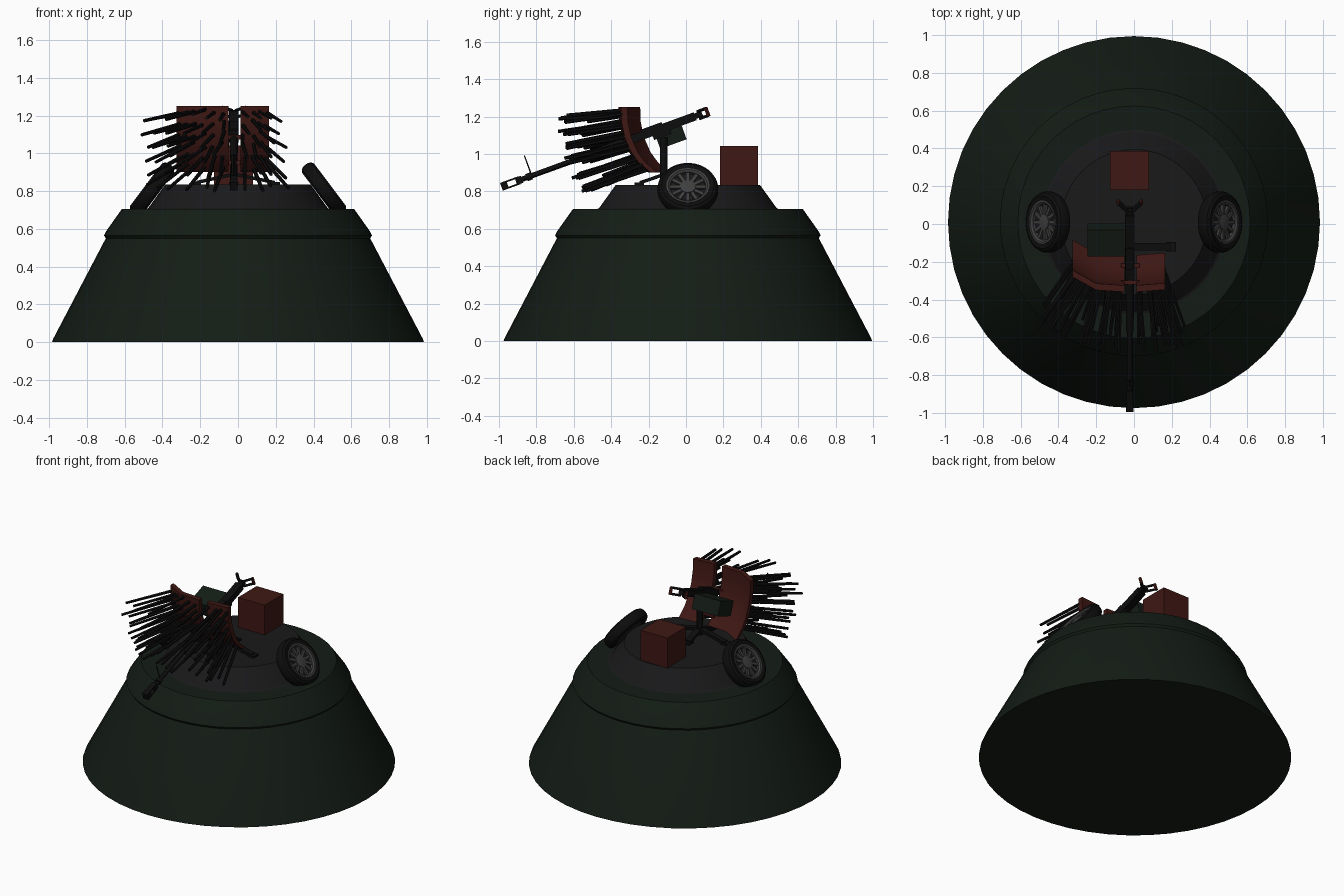
import bpy, bmesh, math, random
from mathutils import Matrix, Vector

if "Cube" in bpy.data.objects:
    bpy.data.objects.remove(bpy.data.objects["Cube"])

random.seed(4)
T = Matrix.Translation
I = Matrix.Identity(4)


def material(name, r, g, b):
    m = bpy.data.materials.new(name)
    m.diffuse_color = (r, g, b, 1)
    m.use_nodes = True
    m.node_tree.nodes["Principled BSDF"].inputs["Base Color"].default_value = m.diffuse_color
    return m


GREEN = material("dark_green", 0.007, 0.012, 0.008)
GREY = material("dark_grey", 0.010, 0.010, 0.011)
BLACK = material("black", 0.004, 0.004, 0.004)
RED = material("dark_red", 0.05, 0.009, 0.007)
METAL = material("rim_grey", 0.05, 0.05, 0.05)


def finish(name, bm, mat, smooth=False):
    bmesh.ops.recalc_face_normals(bm, faces=bm.faces)
    me = bpy.data.meshes.new(name)
    bm.to_mesh(me)
    bm.free()
    ob = bpy.data.objects.new(name, me)
    bpy.context.collection.objects.link(ob)
    me.materials.append(mat)
    if smooth:
        bpy.ops.object.select_all(action='DESELECT')
        ob.select_set(True)
        bpy.context.view_layer.objects.active = ob
        bpy.ops.object.shade_smooth_by_angle(angle=math.radians(30))
    return ob


def lathe(name, profile, mat, m=I, n=48):
    """Revolve (radius, height) points about local z; radius 0 closes an end."""
    bm = bmesh.new()
    vs = [bm.verts.new((r, 0, z)) for r, z in profile]
    es = [bm.edges.new(p) for p in zip(vs, vs[1:])]
    bmesh.ops.spin(bm, geom=vs + es, cent=(0, 0, 0), axis=(0, 0, 1),
                   angle=math.tau, steps=n, use_duplicate=False)
    bmesh.ops.remove_doubles(bm, verts=bm.verts, dist=1e-5)
    bm.transform(m)
    return finish(name, bm, mat, True)


def add_box(bm, size, loc, m=I):
    bmesh.ops.create_cube(bm, size=1, matrix=m @ T(loc) @ Matrix.Diagonal((*size, 1)))


def boxes(name, items, mat, m=I):
    bm = bmesh.new()
    for size, loc in items:
        add_box(bm, size, loc, m)
    return finish(name, bm, mat)


def add_rod(bm, a, b, r1, r2, n=6):
    a, b = Vector(a), Vector(b)
    d = b - a
    m = T((a + b) / 2) @ d.to_track_quat('Z', 'Y').to_matrix().to_4x4()
    bmesh.ops.create_cone(bm, cap_ends=True, segments=n, radius1=r1, radius2=r2,
                          depth=d.length, matrix=m)


def rods(name, items, mat, m=I, n=12):
    bm = bmesh.new()
    for a, b, r1, r2 in items:
        add_rod(bm, a, b, r1, r2, n)
    bm.transform(m)
    return finish(name, bm, mat, True)


# Armoured skirt with a lip, and the raised turret roof
C = T((0, 0.01, 0))
lathe("skirt", [(0, 0), (0.985, 0), (0.98, 0.015), (0.70, 0.55), (0.71, 0.565), (0.70, 0.585),
                (0.615, 0.705), (0, 0.705)], GREEN, C)
lathe("roof", [(0.50, 0.70), (0.475, 0.71), (0.385, 0.835), (0, 0.835)], GREY, C)

# Wheels lying on the roof slope
for s, side in ((-1, "left"), (1, "right")):
    W = T((s * 0.455, 0.01, 0.81)) @ Matrix.Rotation(s * math.radians(53), 4, 'Y')
    lathe(side + "_tyre", [(0.112, -0.035), (0.14, -0.04), (0.155, -0.03), (0.162, -0.012),
                           (0.162, 0.012), (0.155, 0.03), (0.14, 0.04), (0.112, 0.035),
                           (0.112, -0.035)], BLACK, W)
    lathe(side + "_wheel_disc", [(0, -0.03), (0.114, -0.03), (0.114, 0.012), (0, 0.012)], GREY, W, 32)
    lathe(side + "_rim", [(0.095, 0.01), (0.095, 0.03), (0.105, 0.038), (0.115, 0.038),
                          (0.115, 0.01)], METAL, W, 32)
    lathe(side + "_hub", [(0.045, 0.01), (0.042, 0.03), (0.02, 0.034), (0, 0.034)], METAL, W, 24)
    bm = bmesh.new()
    for i in range(12):
        add_box(bm, (0.062, 0.018, 0.014), (0.07, 0, 0.019),
                W @ Matrix.Rotation(i * math.tau / 12, 4, 'Z'))
    finish(side + "_spokes", bm, METAL)

# Crate behind the gun
boxes("crate", [((0.205, 0.205, 0.21), (-0.024, 0.283, 0.937))], RED)

# Gun stand: post with four sloping feet
px, py = -0.022, -0.12
rods("stand_post", [((px, py, 0.85), (px, py, 1.09), 0.02, 0.02)], BLACK)
bm = bmesh.new()
for i, reach in enumerate((0.22, 0.13, 0.20, 0.13)):
    a = i * math.pi / 2
    d = Vector((math.cos(a), math.sin(a), 0))
    m = T((px, py, 0)) @ Matrix.Rotation(a, 4, 'Z')
    tilt = Matrix.Rotation(math.atan2(0.045, reach), 4, 'Y')
    add_box(bm, (reach, 0.04, 0.018), (0, 0, 0), m @ T((reach / 2, 0, 0.867)) @ tilt)
    add_box(bm, (0.05, 0.05, 0.012), (reach, 0, 0.841), m)
finish("stand_feet", bm, BLACK)

# Gun, built along local -y and tilted nose-down
G = T((px, py, 1.14)) @ Matrix.Rotation(math.radians(20), 4, 'X')
boxes("receiver", [((0.05, 0.36, 0.045), (0, 0.0, 0)), ((0.036, 0.10, 0.03), (0, 0.17, 0.0)),
                   ((0.04, 0.10, 0.03), (0, -0.02, -0.03)), ((0.044, 0.12, 0.012), (0, -0.06, 0.026))],
      BLACK, G)
rods("barrel", [((0, -0.15, 0), (0, -0.48, 0), 0.023, 0.02),
                ((0, -0.46, 0), (0, -0.84, 0), 0.015, 0.014),
                ((0, -0.75, 0), (0, -0.78, 0), 0.02, 0.02),
                ((0, -0.75, 0), (0, -0.75, 0.115), 0.004, 0.003)], BLACK, G)
# Muzzle brake with an open window through the sides
boxes("muzzle_brake", [((0.036, 0.03, 0.04), (0, -0.82, 0)), ((0.04, 0.035, 0.044), (0, -0.905, 0)),
                       ((0.036, 0.08, 0.009), (0, -0.86, 0.0175)),
                       ((0.036, 0.08, 0.009), (0, -0.86, -0.0175))], BLACK, G)
boxes("ammo_box", [((0.20, 0.15, 0.10), (-0.125, 0.02, -0.05))], GREEN, G)
# Rear grips on spread arms
arms, grips = [], []
for s in (-1, 1):
    for z in (-0.02, 0.02):
        arms.append(((s * 0.01, 0.20, z), (s * 0.062, 0.25, z), 0.008, 0.008))
    grips.append(((s * 0.06, 0.248, -0.025), (s * 0.06, 0.248, 0.025), 0.010, 0.010))
rods("grip_arms", arms, BLACK, G)
rods("grips", grips, RED, G)

# Curved shield: side profile (y, z) swept over columns (x, y shift)
PROFILE = [(-0.36, 1.25), (-0.357, 1.17), (-0.34, 1.09), (-0.305, 1.01), (-0.265, 0.955), (-0.20, 0.90)]
PANELS = {"left_shield": [(-0.325, 0.08), (-0.20, 0.01), (-0.05, 0.0)],
          "right_shield": [(0.012, 0.0), (0.165, 0.012)]}
for name, cols in PANELS.items():
    bm = bmesh.new()
    g = [[bm.verts.new((x, y + dy, z)) for y, z in PROFILE] for x, dy in cols]
    for a, b in zip(g, g[1:]):
        for j in range(len(PROFILE) - 1):
            bm.faces.new((a[j], a[j + 1], b[j + 1], b[j]))
    back = bmesh.ops.extrude_face_region(bm, geom=list(bm.faces), use_keep_orig=True)["geom"]
    for v in back:
        if isinstance(v, bmesh.types.BMVert):
            v.co.y += 0.035
    finish(name, bm, RED, True)
boxes("shield_braces", [((0.10, 0.02, 0.025), (-0.02, -0.31, 1.085)),
                        ((0.10, 0.02, 0.025), (-0.02, -0.22, 0.95))], RED)


# Spikes fanning out from the shield front
def shield_y(z):
    for (y0, z0), (y1, z1) in zip(PROFILE, PROFILE[1:]):
        if z1 <= z <= z0:
            return y0 + (y1 - y0) * (z0 - z) / (z0 - z1)
    return PROFILE[-1][0]


# columns: x, y shift, sideways spread
COLS = [(-0.305, 0.07, -0.19), (-0.265, 0.047, -0.17), (-0.225, 0.025, -0.14), (-0.18, 0.008, -0.08),
        (-0.13, 0.0, -0.04), (-0.08, 0.0, -0.02), (0.03, 0.0, 0.02), (0.075, 0.0, 0.04),
        (0.115, 0.005, 0.07), (0.15, 0.01, 0.10)]
bm = bmesh.new()
for row in range(6):
    t = row / 5
    for x, dy, dx in COLS:
        z = 1.22 - 0.29 * t + random.uniform(-0.015, 0.015)
        a = Vector((x + random.uniform(-0.01, 0.01), shield_y(z) + dy + 0.01, z))
        d = Vector((dx + random.uniform(-0.03, 0.015), -math.sqrt(0.33 ** 2 - dx ** 2),
                    -0.035 - 0.085 * t + random.uniform(-0.012, 0.012)))
        add_rod(bm, a, a + d * random.uniform(0.9, 1.03), 0.011, 0.009, 6)
finish("spikes", bm, BLACK)
